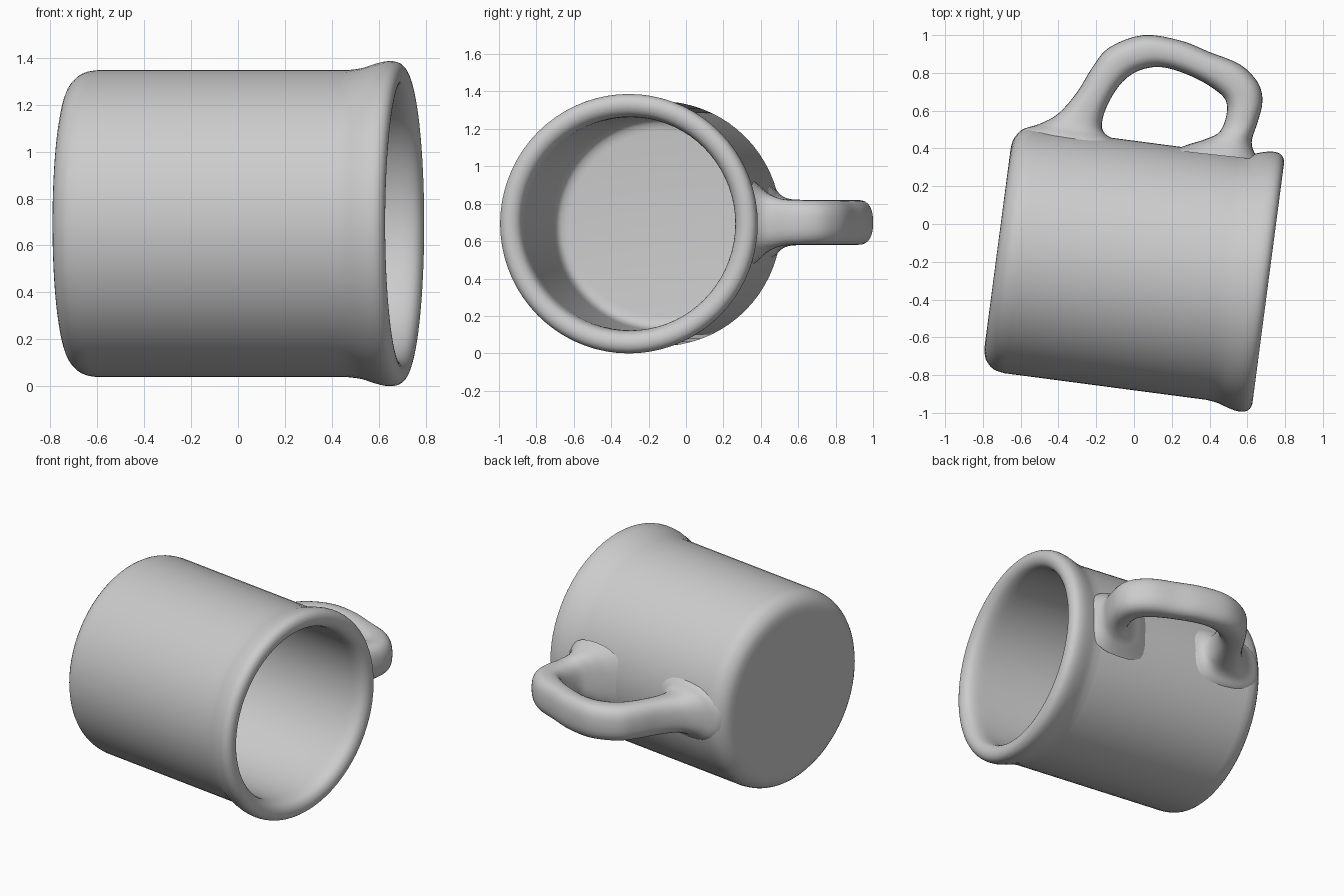
import bpy, math
from mathutils import Vector

if "Cube" in bpy.data.objects:
    bpy.data.objects.remove(bpy.data.objects["Cube"])

grey = bpy.data.materials.new("light_grey")
grey.diffuse_color = (0.6, 0.6, 0.6, 1)
grey.use_nodes = True
grey.node_tree.nodes["Principled BSDF"].inputs["Base Color"].default_value = grey.diffuse_color


def spline(points, steps):
    """Catmull-Rom curve through points of any dimension."""
    pts = [Vector(p) for p in points]
    pts = [pts[0]] + pts + [pts[-1]]
    out = []
    for a, b, c, d in zip(pts, pts[1:], pts[2:], pts[3:]):
        for i in range(steps):
            t = i / steps
            out.append(0.5 * (2 * b + (c - a) * t + (2 * a - 5 * b + 4 * c - d) * t ** 2
                              + (3 * b - a - 3 * c + d) * t ** 3))
    return out + [pts[-1]]


def skin(name, rings):
    """Surface through a row of closed rings, capped at both ends."""
    n = len(rings[0])
    verts = [v for ring in rings for v in ring]
    faces = [(k * n + i, k * n + (i + 1) % n, (k + 1) * n + (i + 1) % n, (k + 1) * n + i)
             for k in range(len(rings) - 1) for i in range(n)]
    faces.append(tuple(reversed(range(n))))
    faces.append(tuple(range((len(rings) - 1) * n, len(rings) * n)))
    mesh = bpy.data.meshes.new(name)
    mesh.from_pydata(verts, [], faces)
    mesh.materials.append(grey)
    obj = bpy.data.objects.new(name, mesh)
    bpy.context.collection.objects.link(obj)
    bpy.context.view_layer.objects.active = obj
    obj.select_set(True)
    bpy.ops.object.mode_set(mode='EDIT')
    bpy.ops.mesh.select_all(action='SELECT')
    bpy.ops.mesh.normals_make_consistent(inside=False)
    bpy.ops.object.mode_set(mode='OBJECT')
    bpy.ops.object.shade_smooth_by_angle(angle=math.radians(40))
    obj.select_set(False)
    return obj


# Cup lying on its side: (distance along axis, radius), outside base to inside floor
base = [(-0.70, 0.52), (-0.697, 0.555), (-0.685, 0.595), (-0.655, 0.63), (-0.62, 0.648),
        (-0.575, 0.655)]
rim = [(0.50, 0.655), (0.56, 0.663), (0.62, 0.682), (0.67, 0.693), (0.71, 0.69), (0.735, 0.672),
       (0.745, 0.642), (0.738, 0.61), (0.715, 0.585), (0.67, 0.572), (0.60, 0.57)]
floor = [(-0.52, 0.57), (-0.57, 0.56), (-0.60, 0.535), (-0.61, 0.49)]
profile = spline(base, 2) + spline(rim, 3) + spline(floor, 2)
SEG = 72
rings = [[(u, r * math.cos(2 * math.pi * i / SEG), r * math.sin(2 * math.pi * i / SEG))
          for i in range(SEG)] for u, r in profile]
cup = skin("cup_body", rings)
cup.location = (-0.028, -0.216, 0.693)
cup.rotation_euler.z = math.radians(-7.5)

# Handle stations: outer x, outer y, inner x, inner y, half height
stations = [(-0.64, 0.42, -0.03, 0.40, 0.22), (-0.60, 0.495, -0.10, 0.445, 0.18),
            (-0.50, 0.53, -0.155, 0.48, 0.145), (-0.40, 0.585, -0.17, 0.53, 0.125),
            (-0.30, 0.70, -0.145, 0.62, 0.12), (-0.22, 0.83, -0.08, 0.73, 0.12),
            (-0.13, 0.935, 0.0, 0.80, 0.12), (0.05, 1.0, 0.10, 0.83, 0.12),
            (0.25, 0.97, 0.20, 0.82, 0.12), (0.40, 0.91, 0.33, 0.77, 0.12),
            (0.56, 0.845, 0.43, 0.71, 0.12), (0.655, 0.75, 0.485, 0.655, 0.12),
            (0.68, 0.65, 0.49, 0.58, 0.12), (0.655, 0.54, 0.455, 0.49, 0.125),
            (0.625, 0.45, 0.38, 0.45, 0.15), (0.63, 0.395, 0.30, 0.425, 0.18),
            (0.66, 0.34, 0.20, 0.39, 0.22)]
rings = []
for ox, oy, ix, iy, h in spline(stations, 4):
    mid, half = Vector((ox + ix, oy + iy)) / 2, Vector((ox - ix, oy - iy)) / 2
    ring = []
    for i in range(28):
        c, s = math.cos(2 * math.pi * i / 28), math.sin(2 * math.pi * i / 28)
        a, b = (math.copysign(abs(k) ** 0.78, k) for k in (c, s))  # rounded-square section
        p = mid + half * a
        ring.append((p.x, p.y, 0.70 + h * b))
    rings.append(ring)
skin("handle", rings)
